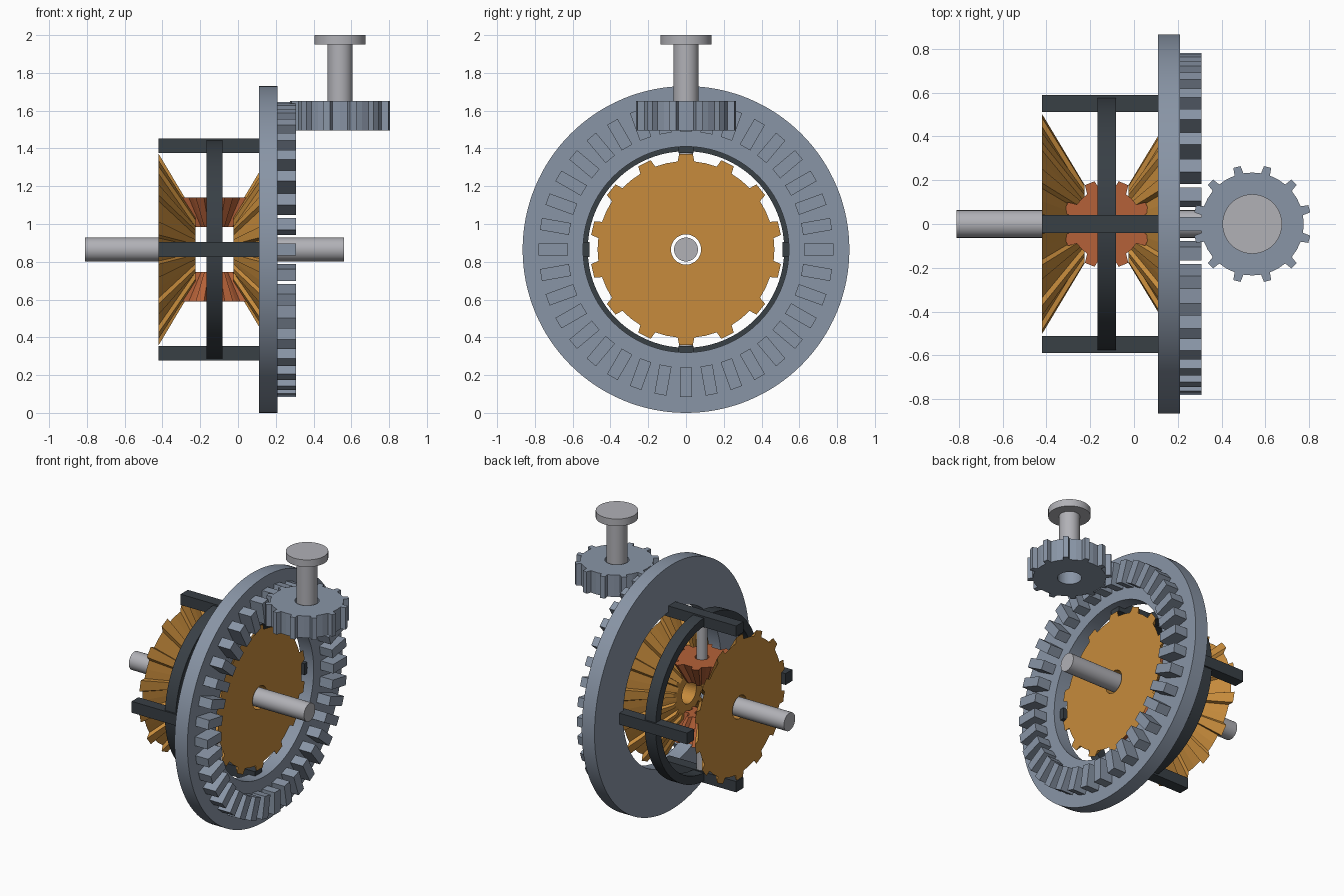
import bpy, bmesh
from math import pi, cos, sin
from mathutils import Matrix, Vector

cube = bpy.data.objects.get("Cube")
if cube:
    bpy.data.objects.remove(cube, do_unlink=True)


def material(name, rgb):
    m = bpy.data.materials.new(name)
    m.use_nodes = True
    m.diffuse_color = (*rgb, 1)
    m.node_tree.nodes["Principled BSDF"].inputs["Base Color"].default_value = (*rgb, 1)
    return m


STEEL = material("blue grey steel", (0.25, 0.30, 0.38))
GOLD = material("golden brass", (0.57, 0.26, 0.045))
COPPER = material("copper orange", (0.46, 0.12, 0.04))
PALE = material("pale shaft metal", (0.44, 0.44, 0.47))
DARK = material("dark carrier metal", (0.04, 0.05, 0.06))

CENTRE = Vector((-0.125, 0, 0.865))      # middle of the spider gears
AXLE = Vector((0, 0, 0.865))
PINION = Vector((0.54, 0, 0))
ALONG_X = Matrix.Rotation(pi / 2, 4, 'Y')
ALONG_NEG_X = Matrix.Rotation(-pi / 2, 4, 'Y')
UP = Matrix.Identity(4)
DOWN = Matrix.Rotation(pi, 4, 'X')


def finish(bm, name, mat, place, turn, smooth=False):
    bmesh.ops.recalc_face_normals(bm, faces=bm.faces[:])
    me = bpy.data.meshes.new(name)
    bm.to_mesh(me)
    bm.free()
    ob = bpy.data.objects.new(name, me)
    bpy.context.collection.objects.link(ob)
    ob.matrix_world = Matrix.Translation(place) @ turn
    me.materials.append(mat)
    if smooth:
        bpy.ops.object.select_all(action='DESELECT')
        ob.select_set(True)
        bpy.context.view_layer.objects.active = ob
        bpy.ops.object.shade_smooth_by_angle()
    return ob


def gear_profile(n, root, tip, root_frac, tip_frac, phase):
    """Angle and radius pairs for trapezoid teeth with a rounded valley."""
    pitch = 2 * pi / n
    shape = [(-root_frac / 2, root), (-tip_frac / 2, tip), (tip_frac / 2, tip),
             (root_frac / 2, root), (0.5, root)]
    return [(phase + (i + f) * pitch, r) for i in range(n) for f, r in shape]


def circle_profile(r, n=128):
    return [(2 * pi * i / n, r) for i in range(n)]


def bored_solid(name, levels, bore, mat, place, turn, smooth=False):
    """Loft profiles along local z and leave a round hole through them."""
    bm = bmesh.new()

    def loop(z, pts):
        return [bm.verts.new((r * cos(a), r * sin(a), z)) for a, r in pts]

    loops = [loop(z, pts) for z, pts in levels]
    for z, pts in reversed(levels):
        loops.append(loop(z, [(a, bore) for a, r in pts]))
    for a, b in zip(loops, loops[1:] + loops[:1]):
        for i in range(len(a)):
            j = (i + 1) % len(a)
            bm.faces.new((a[i], a[j], b[j], b[i]))
    return finish(bm, name, mat, place, turn, smooth)


def rod(name, radius, z0, z1, mat, place, turn):
    bm = bmesh.new()
    bmesh.ops.create_cone(bm, cap_ends=True, segments=48, radius1=radius, radius2=radius,
                          depth=z1 - z0, matrix=Matrix.Translation((0, 0, (z0 + z1) / 2)))
    return finish(bm, name, mat, place, turn, True)


def blocks(name, count, r0, r1, width, z0, z1, mat, place, turn):
    """Boxes repeated around local z."""
    bm = bmesh.new()
    for i in range(count):
        m = (Matrix.Rotation(2 * pi * i / count, 4, 'Z')
             @ Matrix.Translation(((r0 + r1) / 2, 0, (z0 + z1) / 2))
             @ Matrix.Diagonal((r1 - r0, width, z1 - z0, 1)))
        bmesh.ops.create_cube(bm, size=1, matrix=m)
    return finish(bm, name, mat, place, turn)


# Large crown ring with teeth on its right-hand face
rim = circle_profile(0.865)
bored_solid("crown_ring", [(0.11, rim), (0.21, rim)], 0.545, STEEL, AXLE, ALONG_X, True)
blocks("crown_teeth", 36, 0.624, 0.78, 0.064, 0.205, 0.308, STEEL, AXLE, ALONG_X)

# Carrier: four bars and a hoop
blocks("carrier_bars", 4, 0.512, 0.588, 0.08, -0.42, 0.16, DARK, AXLE, ALONG_X)
hoop = circle_profile(0.578)
bored_solid("carrier_hoop", [(-0.167, hoop), (-0.083, hoop)], 0.52, DARK, AXLE, ALONG_X, True)

# Side bevel gears and their half shafts
for side, turn in (("left", ALONG_X), ("right", ALONG_NEG_X)):
    bored_solid(side + "_side_gear",
                [(0.1, gear_profile(14, 0.14, 0.18, 0.46, 0.32, 0)),
                 (0.295, gear_profile(14, 0.468, 0.508, 0.42, 0.32, 0))],
                0.08, GOLD, CENTRE, turn)
    rod(side + "_half_shaft", 0.063, 0.2, 0.685, PALE, CENTRE, turn)

# Spider bevel gears and their pins
for level, turn in (("upper", UP), ("lower", DOWN)):
    bored_solid(level + "_spider_gear",
                [(0.12, gear_profile(8, 0.085, 0.11, 0.5, 0.3, pi / 8)),
                 (0.275, gear_profile(8, 0.162, 0.203, 0.48, 0.3, pi / 8))],
                0.045, COPPER, CENTRE, turn)
    rod(level + "_spider_pin", 0.036, 0.13, 0.54, PALE, CENTRE, turn)

# Drive pinion, input shaft and flange
teeth = gear_profile(12, 0.235, 0.27, 0.34, 0.24, pi / 12)
bored_solid("drive_pinion", [(1.495, teeth), (1.65, teeth)], 0.078, STEEL, PINION, UP)
rod("input_shaft", 0.067, 1.58, 1.96, PALE, PINION, UP)
rod("input_flange", 0.136, 1.95, 2.0, PALE, PINION, UP)
